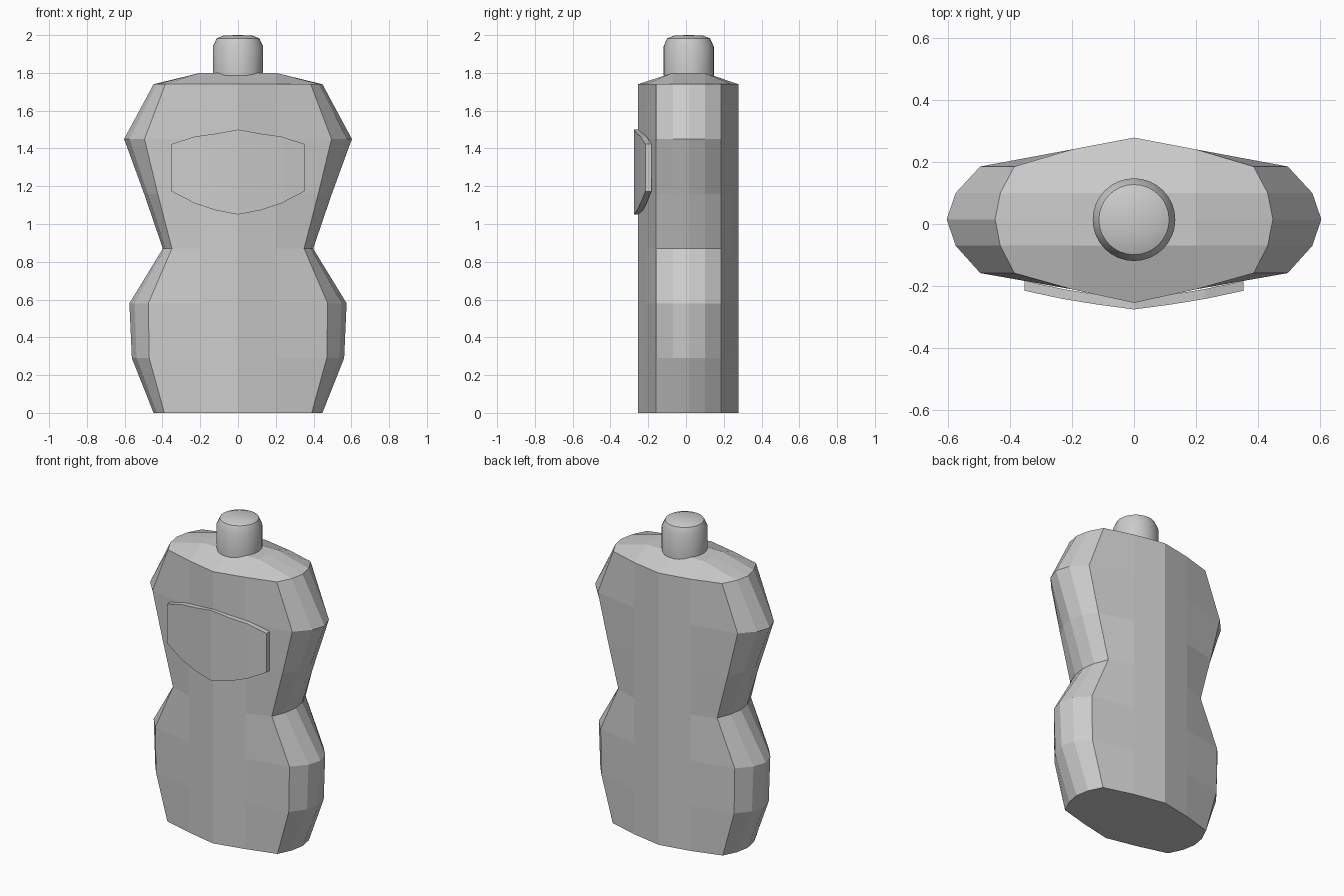
import bpy, bmesh, math

if "Cube" in bpy.data.objects:
    bpy.data.objects.remove(bpy.data.objects["Cube"])


def finish(name, bm):
    bmesh.ops.recalc_face_normals(bm, faces=bm.faces[:])
    me = bpy.data.meshes.new(name)
    bm.to_mesh(me)
    bm.free()
    ob = bpy.data.objects.new(name, me)
    bpy.context.collection.objects.link(ob)
    return ob


# Bottle body: 16-sided sections; each level is (z, corner x, side tip x)
levels = [(0, .39, .447), (.29, .47, .562), (.58, .475, .575), (.87, .35, .398),
          (1.16, .425, .497), (1.45, .495, .603), (1.74, .385, .447)]


def section(c, t):
    m = c + (t - c) * .73
    return [(-c, -.158), (-.2, -.21), (0, -.254), (.2, -.21), (c, -.158),
            (m, -.07), (t, .015), (m, .1),
            (c, .185), (.2, .24), (0, .278), (-.2, .24), (-c, .185),
            (-m, .1), (-t, .015), (-m, -.07)]


bm = bmesh.new()
rings = [[bm.verts.new((x, y, z)) for x, y in section(c, t)] for z, c, t in levels]
for a, b in zip(rings, rings[1:]):
    for i in range(16):
        j = (i + 1) % 16
        bm.faces.new((a[i], a[j], b[j], b[i]))
bm.faces.new(rings[0][::-1])

# Sloped shoulder: 5x5 grid with a raised flat 3x3 middle
r = rings[-1]
inner = [[bm.verts.new((x, y, 1.8)) for x in (-.2, 0, .2)] for y in (-.07, .015, .1)]
grid = [r[0:5]]
for k in range(3):
    grid.append([r[15 - k]] + inner[k] + [r[5 + k]])
grid.append(r[8:13][::-1])
for a, b in zip(grid, grid[1:]):
    for i in range(4):
        bm.faces.new((a[i], a[i + 1], b[i + 1], b[i]))
finish("bottle_body", bm)

# Cap: turned profile with a chamfered, slightly domed top
bm = bmesh.new()
profile = [(.133, 1.785), (.133, 1.94), (.113, 1.983), (.075, 1.998)]
n = 32
rings = [[bm.verts.new((q * math.cos(2 * math.pi * i / n),
                        .014 + q * math.sin(2 * math.pi * i / n), z))
          for i in range(n)] for q, z in profile]
for a, b in zip(rings, rings[1:]):
    for i in range(n):
        j = (i + 1) % n
        bm.faces.new((a[i], a[j], b[j], b[i]))
bm.faces.new(rings[0][::-1])
top = bm.verts.new((0, .014, 2.0))
for i in range(n):
    bm.faces.new((rings[-1][i], rings[-1][(i + 1) % n], top))
cap = finish("cap", bm)
bpy.context.view_layer.objects.active = cap
cap.select_set(True)
bpy.ops.object.shade_smooth_by_angle(angle=math.radians(30))

# Front label plate: columns of (x, front y, bottom z, top z), mirrored
half = [(0, -.275, 1.05, 1.5), (.12, -.259, 1.073, 1.478),
        (.23, -.241, 1.11, 1.463), (.352, -.215, 1.173, 1.423)]
cols = [(-x, y, lo, hi) for x, y, lo, hi in half[:0:-1]] + half
bm = bmesh.new()
loops = [[bm.verts.new(p) for p in ((x, y, lo), (x, y, hi), (x, y + .032, hi), (x, y + .032, lo))]
         for x, y, lo, hi in cols]
for a, b in zip(loops, loops[1:]):
    for i in range(4):
        j = (i + 1) % 4
        bm.faces.new((a[i], a[j], b[j], b[i]))
bm.faces.new(loops[0])
bm.faces.new(loops[-1][::-1])
finish("label_plate", bm)
